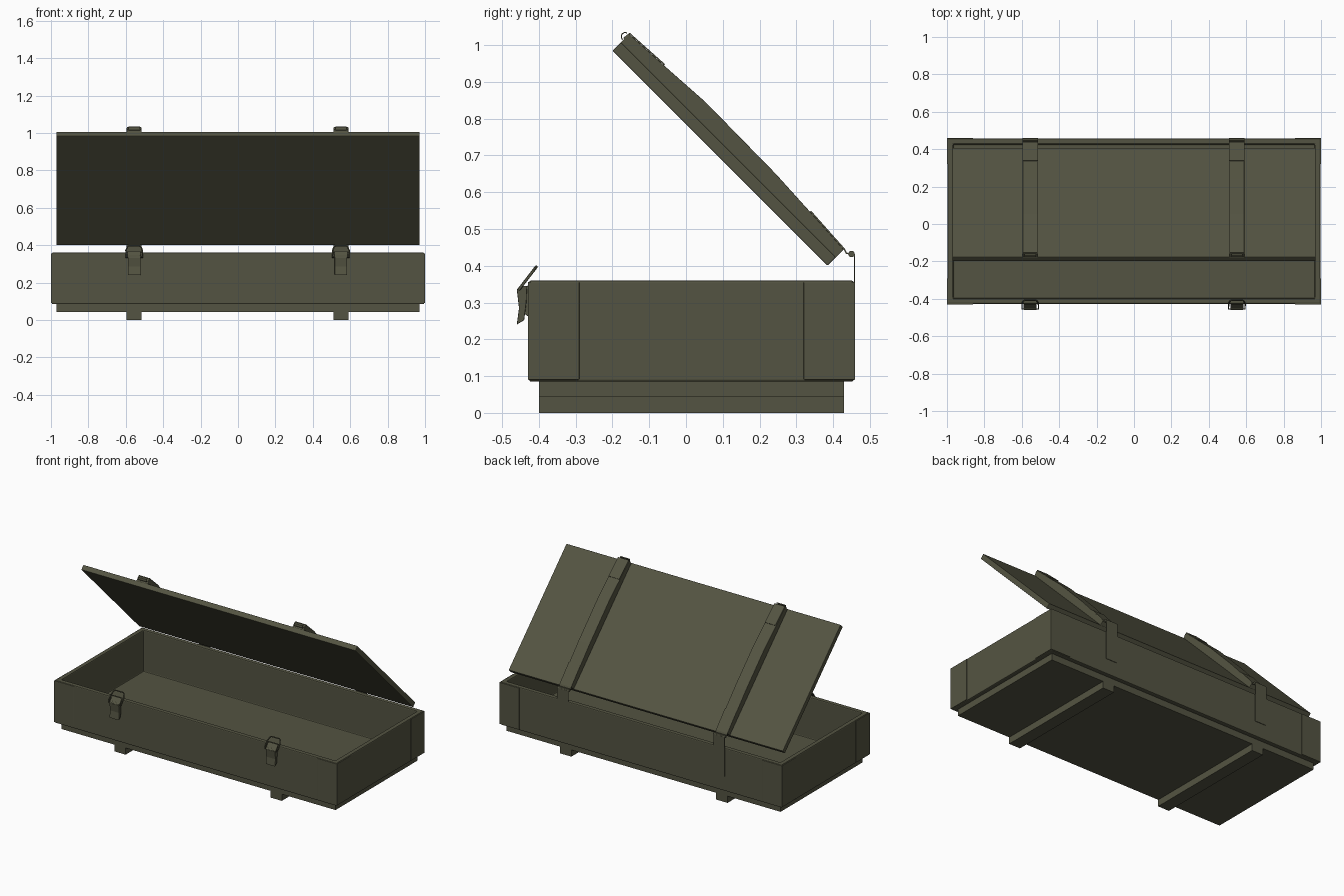
import bpy, bmesh, math
from mathutils import Matrix, Vector

old = bpy.data.objects.get("Cube")
if old:
    bpy.data.objects.remove(old, do_unlink=True)

olive = bpy.data.materials.new("olive_paint")
olive.use_nodes = True
color = (0.088, 0.088, 0.054, 1)
olive.diffuse_color = color
shader = olive.node_tree.nodes["Principled BSDF"]
shader.inputs["Base Color"].default_value = color
shader.inputs["Roughness"].default_value = 0.8

# Lid frame: origin on the lower inside edge, opened by 45 degrees
LID = Matrix.Translation((0, 0.385, 0.40)) @ Matrix.Rotation(math.radians(-45), 4, 'X')
WORLD = Matrix.Identity(4)
STRAP_X = (-0.555, 0.55)


def finish(name, bm, frame=WORLD, bevel=0):
    bmesh.ops.recalc_face_normals(bm, faces=bm.faces)
    mesh = bpy.data.meshes.new(name)
    bm.to_mesh(mesh)
    bm.free()
    mesh.materials.append(olive)
    ob = bpy.data.objects.new(name, mesh)
    bpy.context.collection.objects.link(ob)
    ob.matrix_world = frame
    if bevel:
        mod = ob.modifiers.new("bevel", 'BEVEL')
        mod.width = bevel
        mod.segments = 2
        mod.limit_method = 'ANGLE'
    return ob


def smooth(ob):
    bpy.ops.object.select_all(action='DESELECT')
    ob.select_set(True)
    bpy.context.view_layer.objects.active = ob
    bpy.ops.object.shade_smooth_by_angle(angle=math.radians(40))


def box_mesh(lo, hi):
    bm = bmesh.new()
    bmesh.ops.create_cube(bm, size=1)
    lo, hi = Vector(lo), Vector(hi)
    for v in bm.verts:
        v.co = Vector(((lo[i] + hi[i]) / 2 + v.co[i] * (hi[i] - lo[i]) for i in range(3)))
    return bm


def box(name, lo, hi, frame=WORLD, bevel=0):
    return finish(name, box_mesh(lo, hi), frame, bevel)


def prism(name, profile, x, width, frame=WORLD, bevel=0):
    """Closed (y, z) profile extruded along x."""
    bm = bmesh.new()
    face = bm.faces.new([bm.verts.new((x - width / 2, y, z)) for y, z in profile])
    ext = bmesh.ops.extrude_face_region(bm, geom=[face])
    for v in ext["geom"]:
        if isinstance(v, bmesh.types.BMVert):
            v.co.x += width
    return finish(name, bm, frame, bevel)


def ribbon(name, path, x, width, thick, frame=WORLD):
    """Thin bent strip of metal along an open (y, z) path."""
    bm = bmesh.new()
    rows = [[bm.verts.new((x + s * width / 2, y, z)) for s in (-1, 1)] for y, z in path]
    for a, b in zip(rows, rows[1:]):
        bm.faces.new((a[0], a[1], b[1], b[0]))
    ob = finish(name, bm, frame)
    mod = ob.modifiers.new("thickness", 'SOLIDIFY')
    mod.thickness = thick
    mod.offset = 0
    return ob


def rod(name, points, radius, cyclic=False):
    """Round wire through the points, turned into a mesh."""
    curve = bpy.data.curves.new(name, 'CURVE')
    curve.dimensions = '3D'
    curve.bevel_depth = radius
    curve.bevel_resolution = 2
    curve.use_fill_caps = True
    spline = curve.splines.new('POLY')
    spline.points.add(len(points) - 1)
    for p, co in zip(spline.points, points):
        p.co = (*co, 1)
    spline.use_cyclic_u = cyclic
    temp = bpy.data.objects.new(name + "_path", curve)
    bpy.context.collection.objects.link(temp)
    bpy.context.view_layer.update()
    mesh = bpy.data.meshes.new_from_object(temp)
    bpy.data.objects.remove(temp, do_unlink=True)
    mesh.materials.clear()
    mesh.materials.append(olive)
    ob = bpy.data.objects.new(name, mesh)
    bpy.context.collection.objects.link(ob)
    smooth(ob)


# Box body: hollowed from the top
bm = box_mesh((-0.996, -0.427, 0.085), (0.996, 0.456, 0.36))
top = max(bm.faces, key=lambda f: f.calc_center_median().z)
bmesh.ops.inset_region(bm, faces=[top], thickness=0.041)
floor = bmesh.ops.extrude_face_region(bm, geom=[top])
for v in floor["geom"]:
    if isinstance(v, bmesh.types.BMVert):
        v.co.z = 0.095
bmesh.ops.delete(bm, geom=[top], context='FACES_ONLY')
finish("box_body", bm, bevel=0.006)

# Base board and runners
box("base_board", (-0.97, -0.40, 0.043), (0.97, 0.43, 0.09))
for x in STRAP_X:
    box("runner", (x - 0.04, -0.40, 0), (x + 0.04, 0.43, 0.045))

# Corner plates wrapped around the four upright edges
for side, sx in (("left", 1), ("right", -1)):
    for end, y, sy in (("front", -0.43, -1), ("back", 0.46, 1)):
        xs = sorted((sx * 0.992, sx))
        ys = sorted((y, y - sy * 0.14))
        box(f"{end}_{side}_corner_side", (xs[0], ys[0], 0.09), (xs[1], ys[1], 0.356), bevel=0.002)
        xs = sorted((sx * 0.86, sx))
        ys = sorted((y, y - sy * 0.006))
        box(f"{end}_{side}_corner_face", (xs[0], ys[0], 0.09), (xs[1], ys[1], 0.356), bevel=0.002)

# Lid board
box("lid_board", (-0.97, -0.827, 0), (0.97, 0, 0.032), LID, bevel=0.003)

for x in STRAP_X:
    # Lid strap, thicker towards the middle
    prism("lid_strap", [(0, 0.030), (0, 0.062), (-0.138, 0.070), (-0.276, 0.077),
                        (-0.548, 0.080), (-0.693, 0.071), (-0.827, 0.064),
                        (-0.827, 0.030)], x, 0.08, LID, bevel=0.002)
    # Hinge: lid leaf, pin and back leaf
    ribbon("hinge_lid_leaf", [(-0.138, 0.072), (0, 0.064), (0.012, 0.060), (0.022, 0.067)],
           x, 0.082, 0.004, LID)
    rod("hinge_pin", [(x - 0.042, 0.450, 0.432), (x + 0.042, 0.450, 0.432)], 0.009)
    ribbon("hinge_back_leaf", [(0.4585, 0.18), (0.4585, 0.432)], x, 0.08, 0.003)
    # Catch on the free edge of the lid
    ribbon("lid_catch", [(-0.70, 0.073), (-0.827, 0.066), (-0.829, 0.045)], x, 0.075, 0.004, LID)
    ribbon("catch_hook", [(-0.829, 0.040), (-0.836, 0.043), (-0.841, 0.050),
                          (-0.839, 0.058), (-0.833, 0.062)], x, 0.06, 0.003, LID)
    # Latch: backing, lever with flared tip, wire bail
    prism("latch_mount", [(-0.426, 0.26), (-0.440, 0.27), (-0.446, 0.33), (-0.426, 0.35)],
          x, 0.05, bevel=0.002)
    prism("latch_lever", [(-0.432, 0.345), (-0.450, 0.345), (-0.460, 0.335), (-0.454, 0.285),
                          (-0.460, 0.24), (-0.440, 0.252), (-0.434, 0.30)],
          x, 0.066, bevel=0.002)
    outline = [(-0.044, 0), (-0.044, 0.6), (-0.036, 0.92), (-0.028, 1),
               (0.028, 1), (0.036, 0.92), (0.044, 0.6), (0.044, 0)]
    rod("latch_bail", [(x + dx, -0.454 + 0.047 * t, 0.336 + 0.061 * t) for dx, t in outline],
        0.004, cyclic=True)
    ribbon("latch_tongue", [(-0.452, 0.338), (-0.428, 0.369)], x, 0.07, 0.004)
